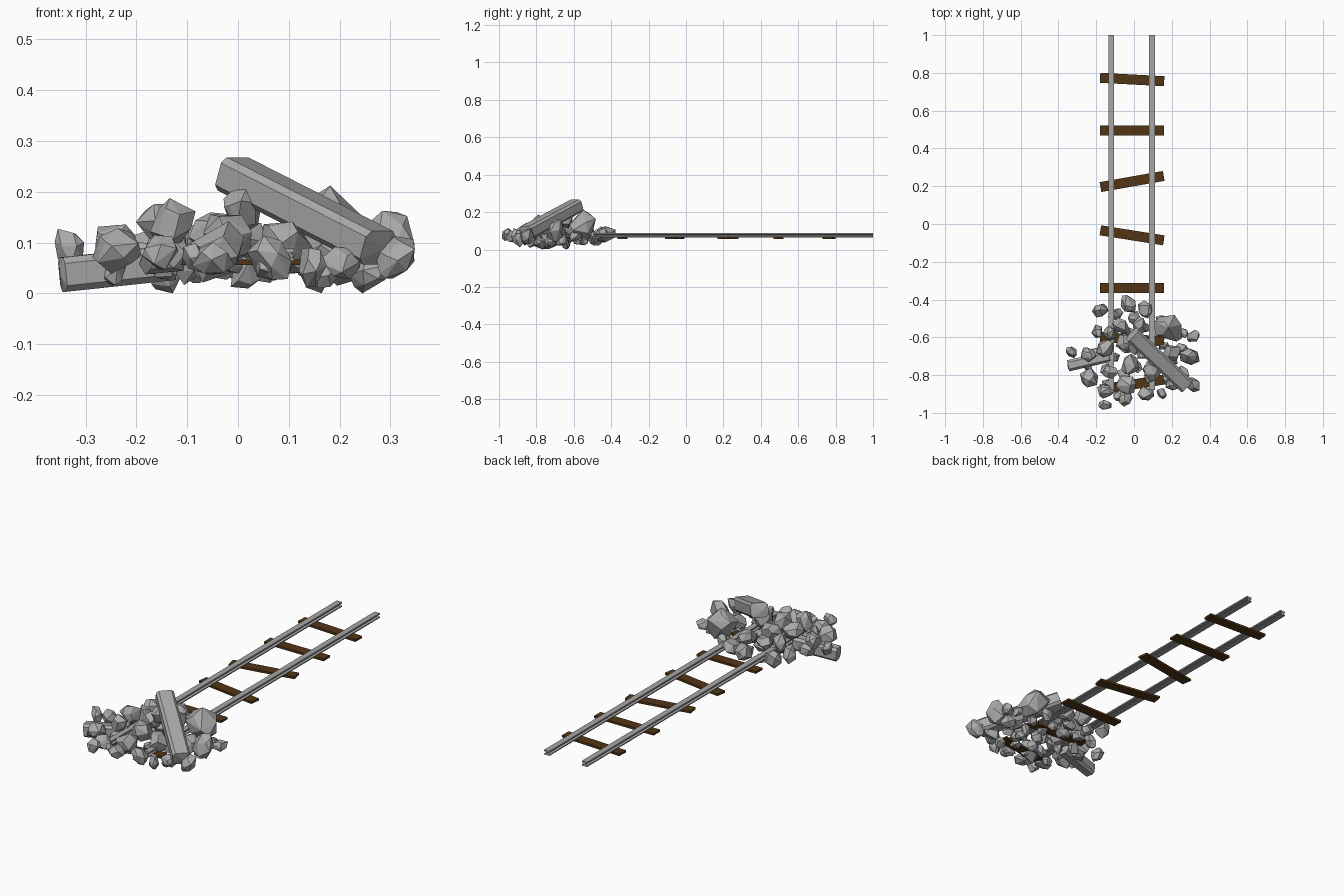
import bpy, bmesh, math, random
from mathutils import Vector, Matrix, Euler

if "Cube" in bpy.data.objects:
    bpy.data.objects.remove(bpy.data.objects["Cube"])

random.seed(7)


def material(name, rgb):
    m = bpy.data.materials.new(name)
    m.diffuse_color = (*rgb, 1)
    m.use_nodes = True
    m.node_tree.nodes["Principled BSDF"].inputs["Base Color"].default_value = m.diffuse_color
    return m


STONE = material("grey stone", (0.40, 0.40, 0.40))
STEEL = material("rail steel", (0.38, 0.38, 0.38))
WOOD = material("dark wood", (0.085, 0.036, 0.008))


def add_object(name, bm, mat):
    bmesh.ops.recalc_face_normals(bm, faces=bm.faces)
    me = bpy.data.meshes.new(name)
    bm.to_mesh(me)
    bm.free()
    me.materials.append(mat)
    ob = bpy.data.objects.new(name, me)
    bpy.context.collection.objects.link(ob)
    return ob


def hull(name, points, mat):
    """Convex solid around the points, kept on the ground and inside y = -1."""
    bm = bmesh.new()
    for p in points:
        bm.verts.new((p.x, max(p.y, -1.0), max(p.z, 0.0)))
    res = bmesh.ops.convex_hull(bm, input=bm.verts[:])
    loose = {g for g in res["geom_interior"] + res["geom_unused"]
             if isinstance(g, bmesh.types.BMVert)}
    bmesh.ops.delete(bm, geom=list(loose), context='VERTS')
    bmesh.ops.dissolve_limit(bm, angle_limit=math.radians(4),
                             verts=bm.verts[:], edges=bm.edges[:])
    return add_object(name, bm, mat)


def rock(name, centre, r, count=15):
    """Faceted boulder: jittered points on a stretched, turned ball."""
    rot = Euler([random.uniform(0, 6.28) for _ in range(3)]).to_matrix()
    stretch = Vector((random.uniform(1.0, 1.3), random.uniform(0.85, 1.05),
                      random.uniform(0.7, 0.95)))
    pts = []
    for i in range(count):
        z = 1 - 2 * (i + 0.5) / count
        a = i * 2.39996 + random.uniform(-0.45, 0.45)
        s = math.sqrt(1 - z * z)
        v = Vector((s * math.cos(a), s * math.sin(a), z)) * random.uniform(0.85, 1.12)
        pts.append(Vector(centre) + rot @ (v * stretch) * r)
    return hull(name, pts, STONE)


def slab(name, a, b, width, height, chamfer=0.012):
    """Long chamfered stone block from a to b."""
    a, b = Vector(a), Vector(b)
    d = (b - a).normalized()
    side = d.cross(Vector((0, 0, 1))).normalized()
    up = side.cross(d)
    w, h, c = width / 2, height / 2, chamfer
    prof = [(sx * (w - cx), sz * (h - cz)) for sx in (-1, 1) for sz in (-1, 1)
            for cx, cz in ((c, 0), (0, c))]
    pts = [e + side * u + up * v for e in (a, b) for u, v in prof]
    # slightly raised ends, like a rough break
    pts += [a - d * 0.008 + side * w * 0.4, b + d * 0.008 - side * w * 0.4]
    return hull(name, pts, STONE)


# rails: I-shaped profile drawn along y
def rail(name, x, y0, y1):
    half = [(0.015, 0.064), (0.015, 0.069), (0.005, 0.073),
            (0.005, 0.079), (0.015, 0.081), (0.015, 0.088)]
    prof = half + [(-u, z) for u, z in reversed(half)]
    bm = bmesh.new()
    face = bm.faces.new([bm.verts.new((x + u, y0, z)) for u, z in prof])
    ext = bmesh.ops.extrude_face_region(bm, geom=[face])
    moved = [g for g in ext["geom"] if isinstance(g, bmesh.types.BMVert)]
    bmesh.ops.translate(bm, verts=moved, vec=(0, y1 - y0, 0))
    if face.is_valid and len(bm.faces) == 13:
        bm.faces.new([v for v in bm.verts if abs(v.co.y - y0) < 1e-5])
    return add_object(name, bm, STEEL)


rail("left_rail", -0.12, -0.88, 1.0)
rail("right_rail", 0.095, -0.88, 1.0)

# wooden ties, some knocked askew: y, angle in degrees
for i, (y, ang) in enumerate([(0.765, -3), (0.495, 0), (0.225, 10), (-0.06, -9),
                              (-0.34, 0), (-0.61, -4), (-0.85, 9)]):
    bm = bmesh.new()
    bmesh.ops.create_cube(bm, size=1)
    m = (Matrix.Translation((-0.01, y, 0.061))
         @ Matrix.Rotation(math.radians(ang), 4, 'Z')
         @ Matrix.Diagonal((0.34, 0.053, 0.011, 1)))
    bmesh.ops.transform(bm, matrix=m, verts=bm.verts)
    add_object(f"tie_{i + 1}", bm, WOOD)

# fallen stone slabs
slab("leaning_slab", (-0.01, -0.585, 0.235), (0.275, -0.855, 0.09), 0.085, 0.07)
slab("low_slab", (-0.345, -0.75, 0.037), (-0.13, -0.70, 0.06), 0.06, 0.068)

# main boulders: x, y, z, radius
BOULDERS = [
    (-.175, -.455, .08, .05), (-.03, -.425, .085, .05), (.06, -.455, .08, .045),
    (.18, -.55, .13, .082), (.315, -.595, .07, .037), (.295, -.70, .10, .055),
    (-.33, -.68, .09, .034), (-.245, -.69, .10, .045), (-.24, -.81, .085, .055),
    (-.15, -.88, .07, .04), (-.155, -.955, .08, .04), (-.04, -.85, .085, .062),
    (-.05, -.92, .065, .042), (.065, -.90, .07, .046), (.145, -.895, .055, .035),
    (.205, -.85, .06, .04), (.31, -.85, .07, .048), (-.02, -.745, .11, .058),
    (-.13, -.785, .135, .05), (-.15, -.66, .135, .05), (-.05, -.63, .115, .052),
    (-.07, -.54, .10, .045), (-.13, -.58, .10, .045), (.01, -.645, .165, .05),
    (.03, -.54, .10, .048), (.09, -.78, .10, .05), (.20, -.68, .08, .055),
]
for i, (x, y, z, r) in enumerate(BOULDERS):
    rock(f"boulder_{i + 1:02d}", (x, y, z), r)

# small stones filling the base of the heap
for i in range(30):
    a = i * 2.39996
    d = math.sqrt((i + 0.5) / 30)
    rock(f"small_stone_{i + 1:02d}",
         (0.01 + 0.29 * d * math.cos(a), -0.69 + 0.24 * d * math.sin(a),
          random.uniform(0.035, 0.07)),
         random.uniform(0.027, 0.04), 12)
